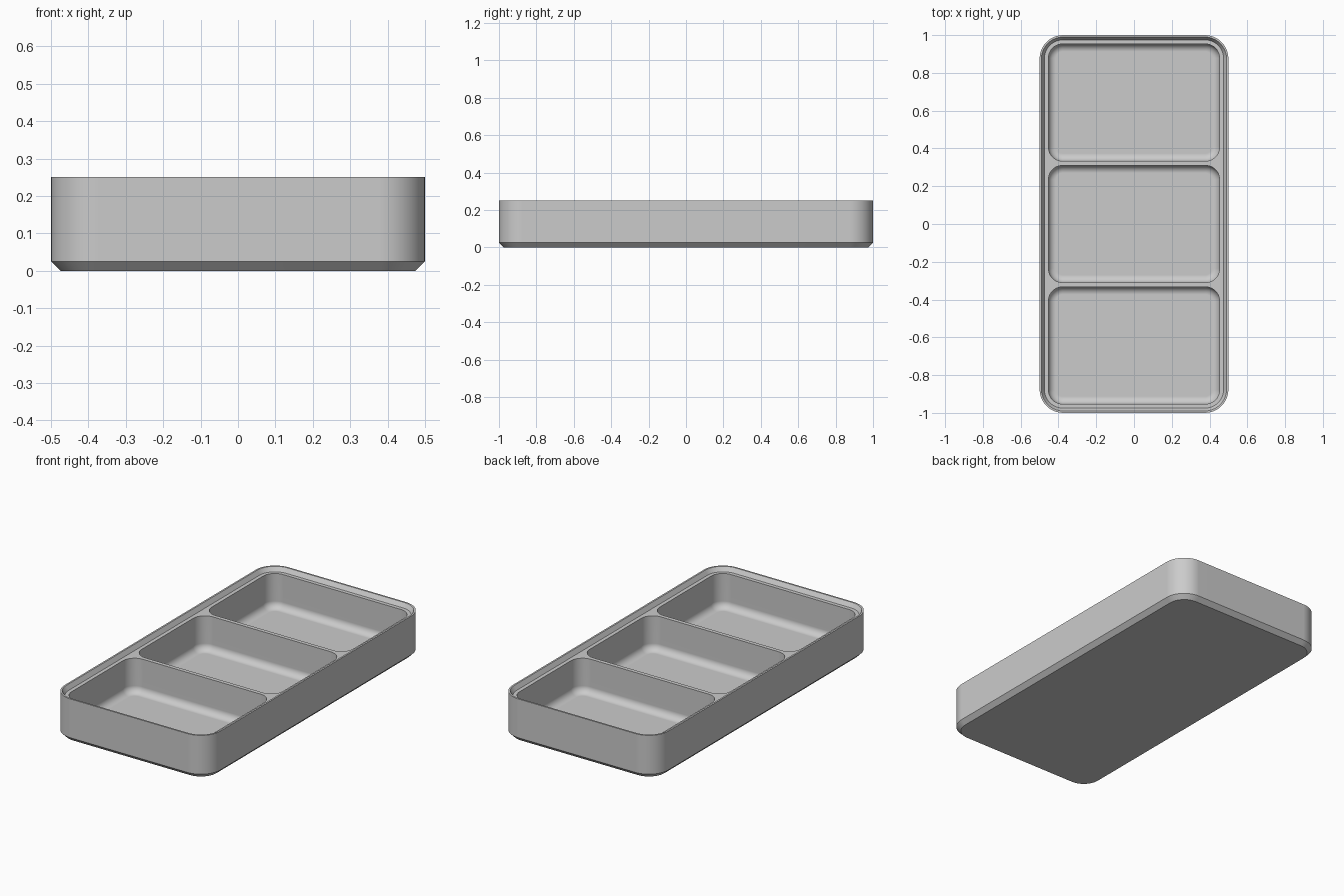
import bpy, bmesh
from math import sin, cos, pi

cube = bpy.data.objects.get("Cube")
if cube:
    bpy.data.objects.remove(cube, do_unlink=True)

grey = bpy.data.materials.new("light_grey")
grey.use_nodes = True
colour = (0.6, 0.6, 0.6, 1)
grey.diffuse_color = colour
grey.node_tree.nodes["Principled BSDF"].inputs["Base Color"].default_value = colour

SEG = 10  # segments per rounded corner
bm = bmesh.new()


def ring(hx, hy, r, z, cy=0):
    """Closed loop of vertices around a rounded rectangle."""
    verts = []
    for i, (sx, sy) in enumerate([(1, 1), (-1, 1), (-1, -1), (1, -1)]):
        for k in range(SEG + 1):
            a = (i + k / SEG) * pi / 2
            verts.append(bm.verts.new((sx * (hx - r) + r * cos(a),
                                       cy + sy * (hy - r) + r * sin(a), z)))
    return verts


def loft(rings):
    """Bridge consecutive loops with quads."""
    for a, b in zip(rings, rings[1:]):
        for i in range(len(a)):
            j = (i + 1) % len(a)
            bm.faces.new((a[i], a[j], b[j], b[i]))


def loop_edges(r):
    return [bm.edges.get((r[i - 1], r[i])) for i in range(len(r))]


# Outer shell: chamfered base, wall, rim and sloped lip down to the ledge
profile = [(0.025, 0), (0, 0.025), (0, 0.25), (0.01, 0.25), (0.025, 0.225)]
shell = [ring(0.5 - d, 1 - d, 0.125 - d, z) for d, z in profile]
loft(shell)
bm.faces.new(shell[0][::-1])
ledge_edges = loop_edges(shell[-1])

# Three pockets with filleted floors
FLOOR, FILLET, STEPS = 0.025, 0.04, 8
for n in (-1, 0, 1):
    rings = [ring(0.453, 0.31, 0.075, 0.225, n * 0.643)]
    for k in range(STEPS + 1):
        a = k / STEPS * pi / 2
        d = FILLET * (1 - cos(a))
        rings.append(ring(0.453 - d, 0.31 - d, 0.075 - d,
                          FLOOR + FILLET * (1 - sin(a)), n * 0.643))
    loft(rings)
    bm.faces.new(rings[-1])
    ledge_edges += loop_edges(rings[0])

# Ledge and dividers around the pocket openings
bmesh.ops.triangle_fill(bm, edges=ledge_edges, use_beauty=True, normal=(0, 0, 1))
bmesh.ops.recalc_face_normals(bm, faces=bm.faces[:])

mesh = bpy.data.meshes.new("divided_tray")
bm.to_mesh(mesh)
bm.free()
mesh.materials.append(grey)
tray = bpy.data.objects.new("divided_tray", mesh)
bpy.context.collection.objects.link(tray)

# Smooth rounded corners, crisp edges
bpy.ops.object.select_all(action="DESELECT")
tray.select_set(True)
bpy.context.view_layer.objects.active = tray
bpy.ops.object.shade_smooth_by_angle(angle=pi / 7)
weighted = tray.modifiers.new("flat_face_normals", "WEIGHTED_NORMAL")
weighted.keep_sharp = True
